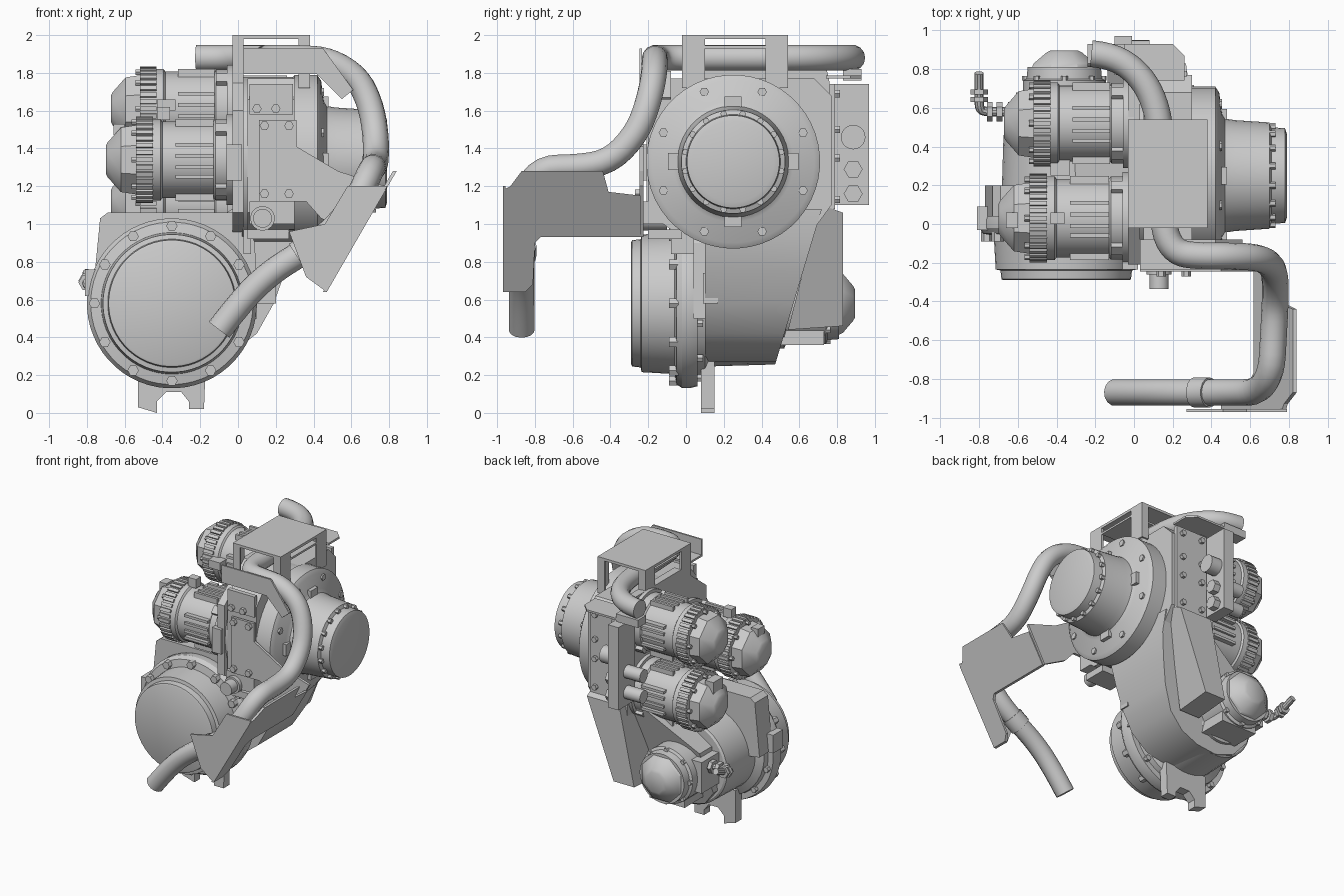
import bpy, bmesh
from math import pi, sin, cos, radians
from mathutils import Matrix, Vector

if "Cube" in bpy.data.objects:
    bpy.data.objects.remove(bpy.data.objects["Cube"])


def finish(name, bm, mat=None, smooth=True):
    if mat:
        bm.transform(mat)
    bmesh.ops.recalc_face_normals(bm, faces=bm.faces[:])
    me = bpy.data.meshes.new(name)
    bm.to_mesh(me)
    bm.free()
    if smooth:
        me.shade_smooth()
        me.set_sharp_from_angle(angle=radians(32))
    ob = bpy.data.objects.new(name, me)
    bpy.context.collection.objects.link(ob)
    return ob


def frame(x, y, z, turn=0):
    """Local +X becomes the part axis: 0 = +x, 90 = +y, 180 = -x, -90 = -y."""
    return Matrix.Translation((x, y, z)) @ Matrix.Rotation(radians(turn), 4, 'Z')


def lathe(name, mat, profile, n=40):
    bm = bmesh.new()
    rings = [[bm.verts.new((t, r * cos(2 * pi * (i + .5) / n), r * sin(2 * pi * (i + .5) / n)))
              for i in range(n)] for t, r in profile]
    for a, b in zip(rings, rings[1:]):
        for i in range(n):
            bm.faces.new((a[i], a[(i + 1) % n], b[(i + 1) % n], b[i]))
    bm.faces.new(rings[0])
    bm.faces.new(rings[-1])
    return finish(name, bm, mat)


def boxes(name, spans, mat=None, turns=(0,)):
    """Boxes from (lo, hi) corners, repeated at the given angles about local X."""
    bm = bmesh.new()
    for lo, hi in spans:
        lo, hi = Vector(lo), Vector(hi)
        for a in turns:
            m = (Matrix.Rotation(a, 4, 'X') @ Matrix.Translation((lo + hi) / 2)
                 @ Matrix.Diagonal((*(hi - lo), 1)))
            bmesh.ops.create_cube(bm, size=1, matrix=m)
    return finish(name, bm, mat, False)


def prism(name, pts, place, w0, w1, smooth=False):
    """Extrude a 2D outline; place(u, v, w) maps it into space."""
    bm = bmesh.new()
    a = [bm.verts.new(place(u, v, w0)) for u, v in pts]
    b = [bm.verts.new(place(u, v, w1)) for u, v in pts]
    bm.faces.new(a)
    bm.faces.new(b)
    for i in range(len(pts)):
        j = (i + 1) % len(pts)
        bm.faces.new((a[i], a[j], b[j], b[i]))
    return finish(name, bm, None, smooth)


def XZ(u, v, w): return (u, w, v)
def YZ(u, v, w): return (w, u, v)
def XY(u, v, w): return (u, v, w)


def bolts(name, mat, spots, r, h, sides=6):
    """Bolt heads rising along local X at local (t, y, z) spots."""
    bm = bmesh.new()
    for t, y, z in spots:
        m = Matrix.Translation((t + h / 2, y, z)) @ Matrix.Rotation(pi / 2, 4, 'Y')
        bmesh.ops.create_cone(bm, cap_ends=True, segments=sides, radius1=r, radius2=r, depth=h, matrix=m)
    return finish(name, bm, mat)


def ring(t, R, n, off=0):
    return [(t, R * cos(2 * pi * (i + off) / n), R * sin(2 * pi * (i + off) / n)) for i in range(n)]


def tube(name, pts, r, sides=5):
    cu = bpy.data.curves.new(name, 'CURVE')
    cu.dimensions = '3D'
    cu.bevel_depth, cu.bevel_resolution, cu.use_fill_caps = r, sides, True
    sp = cu.splines.new('NURBS')
    sp.points.add(len(pts) - 1)
    for p, q in zip(sp.points, pts):
        p.co = (*q, 1)
    sp.order_u, sp.use_endpoint_u, sp.resolution_u = 3, True, 4
    tmp = bpy.data.objects.new(name, cu)
    bpy.context.collection.objects.link(tmp)
    bm = bmesh.new()
    me = bpy.data.meshes.new_from_object(tmp.evaluated_get(bpy.context.evaluated_depsgraph_get()))
    bm.from_mesh(me)
    bpy.data.objects.remove(tmp)
    return finish(name, bm)


def motor(name, mat, s=1.0, L=1.0):
    """Motor: mounting flange, ribbed barrel, finned collar, faceted end cap."""
    P = lambda prof: [(t * L, r * s) for t, r in prof]
    lathe(name + "_barrel", mat, P([(0, .24), (.06, .24), (.06, .215), (.12, .215), (.13, .203),
                                    (.40, .203), (.41, .217), (.54, .217)]))
    lathe(name + "_end_cap", mat, P([(.53, .20), (.62, .185), (.69, .10), (.70, .08)]), 8)
    n = 36
    boxes(name + "_fins", [((.45 * L, -.012, .19 * s), (.54 * L, .012, .23 * s))], mat,
          [2 * pi * i / n for i in range(n)])
    boxes(name + "_ribs", [((.13 * L, a, .17 * s), (.33 * L, a + .02, .217 * s)) for a in (-.09, -.03, .03, .08)],
          mat, [pi / 2 * i for i in range(4)])
    boxes(name + "_feet", [((.06 * L, -.03, .2 * s), (.12 * L, .03, .24 * s))], mat,
          [pi / 4 + pi / 2 * i for i in range(4)])
    bolts(name + "_bolts", mat, [(.54 * L, y * s, z * s) for _, y, z in ring(0, .2, 8)], .016, .025)


# Main output housing, flange and shaft cap on the +x side
main = frame(0, .25, 1.33)
lathe("main_housing", main, [(.02, .45), (.29, .45), (.30, .46), (.42, .46), (.44, .43), (.455, .32),
                             (.47, .295), (.52, .287), (.70, .275), (.71, .25), (.78, .245), (.79, .215)], 48)
bolts("flange_bolts", main, ring(.42, .40, 8, .5), .025, .035)
bolts("shaft_cap_bolts", main, ring(.70, .258, 16, .5), .018, .03)
boxes("flange_lugs", [((.40, -.045, .27), (.48, .045, .345))], main, [pi / 2 * i for i in range(4)])
prism("gearbox_block", [(-.2, 1.06), (-.2, 1.66), (-.1, 1.77), (.68, 1.77), (.77, 1.68), (.77, 1.1),
                        (.66, .95), (-.08, .97)], YZ, .05, .30)
prism("motor_mount_plate", [(-.21, 1.06), (-.21, 1.6), (.1, 1.84), (.74, 1.84), (.76, 1.75), (.76, .9),
                            (.3, .88), (-.1, 1.0)], YZ, -.03, .03)
boxes("mount_pads", [((-.06, -.235, 1.23), (.02, -.19, 1.42)), ((.06, -.215, 1.58), (.29, -.18, 1.74)),
                     ((.06, -.23, 1.0), (.30, -.1, 1.12))])

# Three drive motors pointing to -x
motor("front_drive_motor", frame(0, .03, 1.34, 180))
motor("upper_rear_motor", frame(0, .52, 1.61, 180), .97, .96)
motor("lower_rear_motor", frame(0, .52, 1.11, 180), .97, .96)
boxes("motor_connectors", [((-.43, .25, 1.6), (-.33, .33, 1.66)), ((-.43, .0, 1.55), (-.36, .06, 1.62)),
                           ((-.66, -.02, 1.47), (-.60, .06, 1.53)), ((-.64, .46, 1.22), (-.57, .58, 1.31))])

# Front drum with bolted rim, axis along y
drum = frame(-.35, 0, .58, -90)
lathe("front_drum", drum, [(-.06, .44), (-.02, .45), (.02, .45), (.05, .43), (.06, .375), (.235, .365), (.24, .34),
                           (.285, .335), (.29, .325)], 56)
bolts("drum_bolts", drum, ring(.04, .41, 12), .03, .05)
bolts("drum_rear_bolts", frame(-.35, .06, .58, 90), ring(0, .41, 12, .5), .022, .03)

# Lower gear case and link up to the main housing
lathe("lower_gear_case", frame(-.35, 0, .58, 90), [(.05, .40), (.10, .39), (.13, .335), (.46, .325), (.47, .31)], 40)
prism("case_front_plate", [(-.77, .62), (-.73, 1.03), (-.69, 1.06), (.03, 1.06), (.09, .9), (.1, .5)], XZ, .04, .2)
prism("link_case", [(.31, 1.08), (.30, .92), (.25, .75), (.19, .58), (.1, .42), (-.03, .32), (-.18, .27),
                    (-.35, .255), (-.5, .30), (-.6, .42), (-.55, .75), (-.03, 1.08)],
      lambda u, v, w: (u, .395 + .3 * v if w else .1, v), 0, 1, True)
sheared = lambda u, v, w: (w * (.35 + .6 * v) + (v - 1.05) * .22, u, v)
prism("rear_sump_cover", [(.83, 1.06), (.83, .46), (.54, .44), (.67, .95), (.72, 1.1)], sheared, -.01, .27)
boxes("case_side_boss", [((.08, .09, .58), (.20, .17, .74)), ((.05, -.2, .92), (.27, -.02, .97)),
                         ((.03, -.08, .84), (.07, .1, .97))])
prism("support_foot", [(-.53, .28), (-.53, .03), (-.43, 0), (-.43, .06), (-.38, .11), (-.30, .11), (-.26, .06),
                       (-.26, .02), (-.18, .02), (-.17, .28)], XZ, .08, .15)

# Lower rear motor along +y: smooth barrel, faceted cap, hose elbow
low = frame(-.36, 0, .58, 90)
lathe("lower_motor_barrel", low, [(.45, .24), (.52, .24), (.53, .215), (.74, .215), (.75, .195), (.81, .19)])
lathe("lower_motor_cap", low, [(.80, .185), (.83, .17), (.885, .1), (.895, .08)], 8)
bolts("lower_motor_bolts", low, ring(.74, .2, 8), .018, .025)
boxes("lower_motor_box", [((-.61, .46, .48), (-.50, .68, .72)), ((-.5, .46, .36), (-.2, .73, .44))])
tube("hose_elbow", [(-.55, .58, .66), (-.68, .58, .66), (-.78, .58, .66), (-.80, .60, .68), (-.80, .68, .7),
                    (-.80, .78, .74)], .024, 3)
bolts("hose_nuts", frame(-.62, .58, .66, 180), [(0, 0, 0), (.06, 0, 0), (.11, 0, 0)], .05, .03)
bolts("hose_end_nut", frame(-.80, .63, .69, 90), [(0, 0, 0), (.04, 0, .01)], .045, .025)
boxes("left_rim_stop", [((-.81, -.03, .62), (-.73, .09, .76))])

# Front supply pipe
tube("supply_pipe", [(-.22, .88, 1.88), (-.12, .87, 1.88), (0, .8, 1.88), (.09, .68, 1.88), (.14, .5, 1.88),
                     (.15, .1, 1.88), (.16, -.06, 1.88), (.22, -.15, 1.88), (.33, -.165, 1.88),
                     (.48, -.165, 1.87), (.63, -.17, 1.78), (.70, -.20, 1.64), (.73, -.26, 1.48),
                     (.73, -.40, 1.33), (.72, -.58, 1.30), (.71, -.77, 1.30), (.64, -.87, 1.14),
                     (.52, -.87, .98), (.36, -.87, .86), (.18, -.87, .75), (.03, -.87, .61), (-.10, -.87, .44)], .069)
tube("pipe_clamp", [(.39, -.87, .885), (.35, -.87, .855), (.31, -.87, .83)], .078)

# Slanted pipe guard: side plate, front plate and bolted support plate
slant = lambda u, v, w: (.47 + (v - .64) * .578 + w, u, v)
prism("guard_side_plate", [(-.97, 1.18), (-.93, 1.2), (-.87, 1.28), (-.44, 1.28), (-.41, 1.17), (-.24, 1.15),
                           (-.24, .93), (-.77, .93), (-.8, .90), (-.81, .68), (-.85, .64), (-.97, .64)],
      slant, -.02, 0)
prism("guard_front_plate", [(.27, .96), (.46, 1.0), (.58, 1.2), (.79, 1.2), (.47, .64), (.36, .72)], XZ, -.97, -.955)
prism("guard_support_plate", [(.11, 1.12), (.11, 1.55), (.31, 1.55), (.31, 1.41), (.53, 1.28), (.78, 1.20),
                              (.63, .93), (.44, 1.03), (.36, 1.12)], XZ, -.245, -.225)
bolts("support_bolts", frame(0, -.24, 0, -90), [(0, x, z) for x, z in
      ((.14, 1.52), (.27, 1.52), (.14, 1.16), (.27, 1.16))], .025, .03)
bolts("block_bolts", frame(0, -.21, 0, -90), [(0, x, 1.61) for x in (.1, .2)], .025, .03)
bolts("guard_bolts", frame(0, -.955, 0, -90), [(0, .34, .94), (0, .42, .75)], .012, .015)
lathe("front_plug", frame(.13, -.1, 1.03, -90), [(0, .065), (.16, .065), (.16, .05), (.235, .05)], 20)

# Channel beneath the upper pipe bend
prism("pipe_channel_wall", [(.03, 1.93), (.03, 1.81), (.42, 1.81), (.56, 1.67), (.61, 1.71), (.45, 1.93)],
      XZ, -.245, -.232)
prism("pipe_channel_floor", [(.03, 1.81), (.42, 1.81), (.56, 1.67), (.55, 1.66), (.415, 1.795), (.03, 1.795)],
      XZ, -.245, -.08)

# Top bracket over the pipe
boxes("top_bracket", [((-.03, -.02, 1.98), (.38, .54, 2))]
      + [((x, y, 1.72), (x + .015, y + .12, 1.99)) for x in (-.03, .365) for y in (-.02, .42)]
      + [((-.03, y, 1.72), (.03, y + .015, 1.99)) for y in (-.02, .525)]
      + [((.32, y, 1.72), (.38, y + .015, 1.99)) for y in (-.02, .525)]
      + [((.0, .1, 1.93), (.38, .43, 1.945))])
boxes("top_bracket_bolts", [((x - .012, y - .012, 1.96), (x + .012, y + .012, 2.0))
                            for x in (0, .35) for y in (.08, .44)])

# Rear panel, valve plate and pipe rest
boxes("rear_panel", [((.0, .76, 1.08), (.27, .79, 1.74)), ((-.10, .77, 1.10), (-.01, .97, 1.74))])
bolts("rear_panel_bolts", frame(0, .79, 0, 90), [(0, -x, z) for x in (.05, .22) for z in (1.13, 1.35, 1.5, 1.69)],
      .022, .025)
bolts("valve_plugs", frame(-.01, 0, 0), [(0, .885, 1.29), (0, .885, 1.16)], .05, .05)
bolts("valve_port", frame(-.01, 0, 0), [(0, .885, 1.46)], .065, .09, 20)
bolts("valve_side_ports", frame(-.1, 0, 0, 180), [(0, -.86, 1.2), (0, -.86, 1.36)], .05, .14, 16)
prism("rear_pipe_rest", [(-.05, .74), (-.05, .93), (.2, .93), (.26, .87), (.26, .74)], XY, 1.77, 1.785)
boxes("pipe_rest_posts", [((-.24, .83, 1.76), (-.05, .93, 1.82))])
